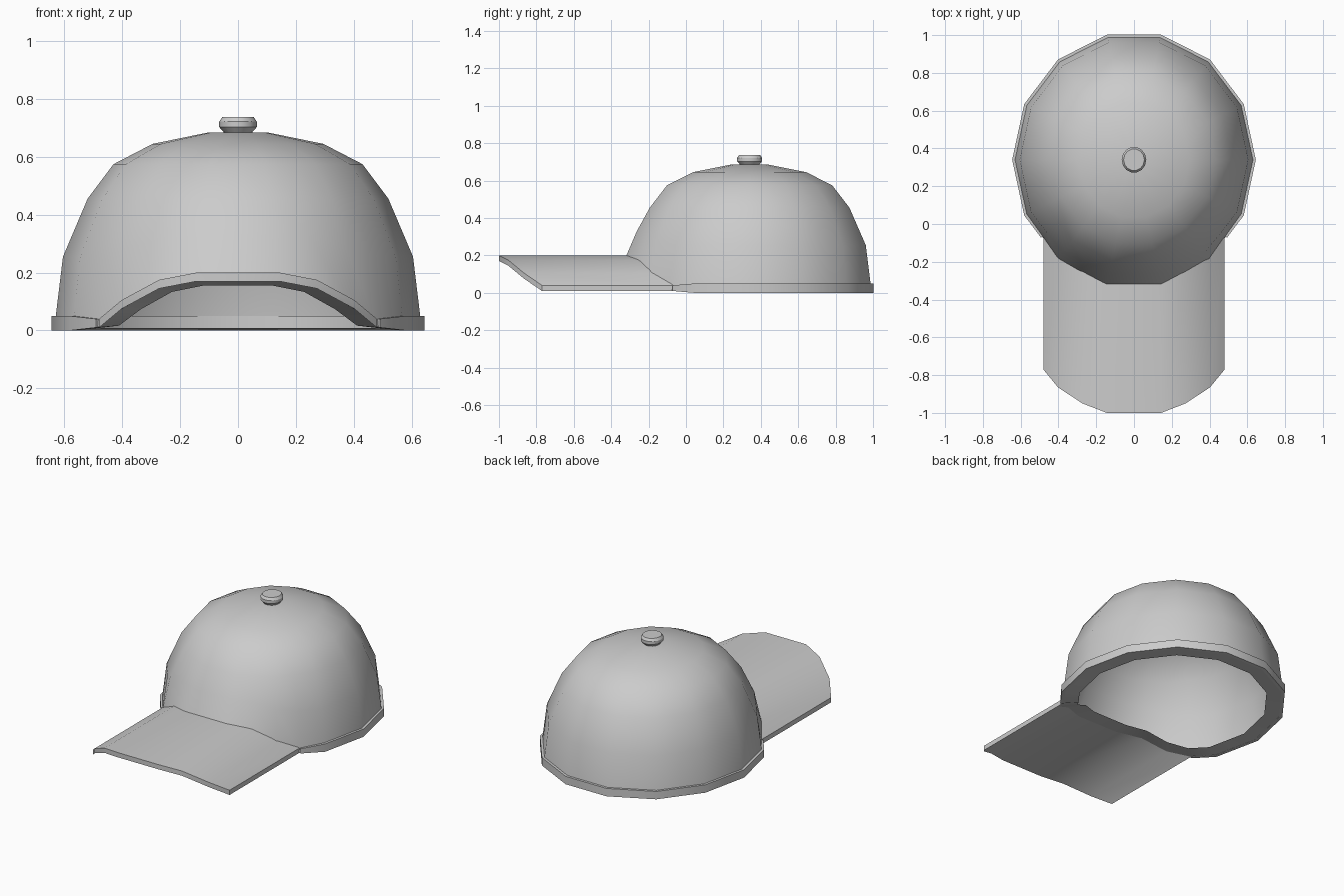
import bpy, bmesh, math

if "Cube" in bpy.data.objects:
    bpy.data.objects.remove(bpy.data.objects["Cube"])

CY = 0.34           # crown centre in y
STRETCH = 1.053     # crown is slightly longer than wide
SIDES = 14
N = SIDES * 2       # corners plus edge midpoints
FRONT = 21          # index of the front edge midpoint
RIM = [0.17, 0.17, 0.145, 0.075, 0.01]   # raised rim heights from centre of bill outwards


def rim(k):
    d = min((k - FRONT) % N, (FRONT - k) % N)
    return RIM[d] if d < len(RIM) else 0.0


def ring_point(k, r, z, sides=SIDES):
    """Point k on a polygon with midpoints, around the crown axis."""
    def corner(j):
        a = 2 * math.pi * j / sides
        return r * math.cos(a), CY + STRETCH * r * math.sin(a)
    a, b = corner(k // 2), corner((k + 1) // 2)
    return ((a[0] + b[0]) / 2, (a[1] + b[1]) / 2, z)


def loft(name, sections, cyclic, closed, angle=32):
    """Skin a list of equal-length sections."""
    bm = bmesh.new()
    rows = [[bm.verts.new(p) for p in s] for s in sections]
    n, m = len(rows), len(rows[0])
    for i in range(n if cyclic else n - 1):
        a, b = rows[i], rows[(i + 1) % n]
        for j in range(m if closed else m - 1):
            q = (j + 1) % m
            bm.faces.new((a[j], a[q], b[q], b[j]))
    if not cyclic:
        bm.faces.new(rows[0])
        bm.faces.new(rows[-1])
    bmesh.ops.remove_doubles(bm, verts=bm.verts, dist=1e-5)
    bmesh.ops.recalc_face_normals(bm, faces=bm.faces)
    mesh = bpy.data.meshes.new(name)
    bm.to_mesh(mesh)
    bm.free()
    ob = bpy.data.objects.new(name, mesh)
    bpy.context.collection.objects.link(ob)
    bpy.ops.object.select_all(action='DESELECT')
    ob.select_set(True)
    bpy.context.view_layer.objects.active = ob
    bpy.ops.object.shade_smooth_by_angle(angle=math.radians(angle))
    return ob


# Crown: open dome with a lip turned inwards, rim lifted over the bill
def crown_section(k):
    h = rim(k)
    t = h / 0.17
    profile = [(0, 0.685), (0.10, 0.685), (0.295, 0.645), (0.43, 0.575), (0.52, 0.455),
               (0.605 - 0.018 * t, 0.255 + 0.075 * t), (0.636 + 0.018 * t, h),
               (0.54, h * 0.865 + 0.008)]
    return [ring_point(k, r, z) for r, z in profile]


loft("crown", [crown_section(k) for k in range(N)], True, False)

# Band: strip round the sides and back, ending at the bill corners
band = []
for k in range(FRONT + 4, FRONT + N - 3):
    h = rim(k % N)
    top = 0.04 if h else 0.05
    band.append([ring_point(k, r, z) for r, z in
                 [(0.645, h), (0.645, top), (0.625, top), (0.625, h)]])
loft("band", band, False, True)

# Bill: arched visor, straight sides and rounded front
FRONT_Y = [-1.0, -1.0, -0.95, -0.865, -0.77]
bill = []
for d in range(-4, 5):
    h = rim(FRONT + d)
    x, y, _ = ring_point(FRONT + d, 0.645, 0)
    x = max(-0.48, min(0.48, x))
    y_in, y_out = y + 0.015, FRONT_Y[abs(d)]
    bill.append([(x, y_in, h + 0.03), (x, y_in, h), (x, y_out, h), (x, y_out, h + 0.03)])
loft("bill", bill, False, True)

# Top button
button = [(0, 0.675), (0.045, 0.68), (0.065, 0.703), (0.065, 0.722), (0.055, 0.737), (0, 0.737)]
loft("top_button", [[ring_point(2 * k, r, z) for r, z in button] for k in range(SIDES)], True, False)
